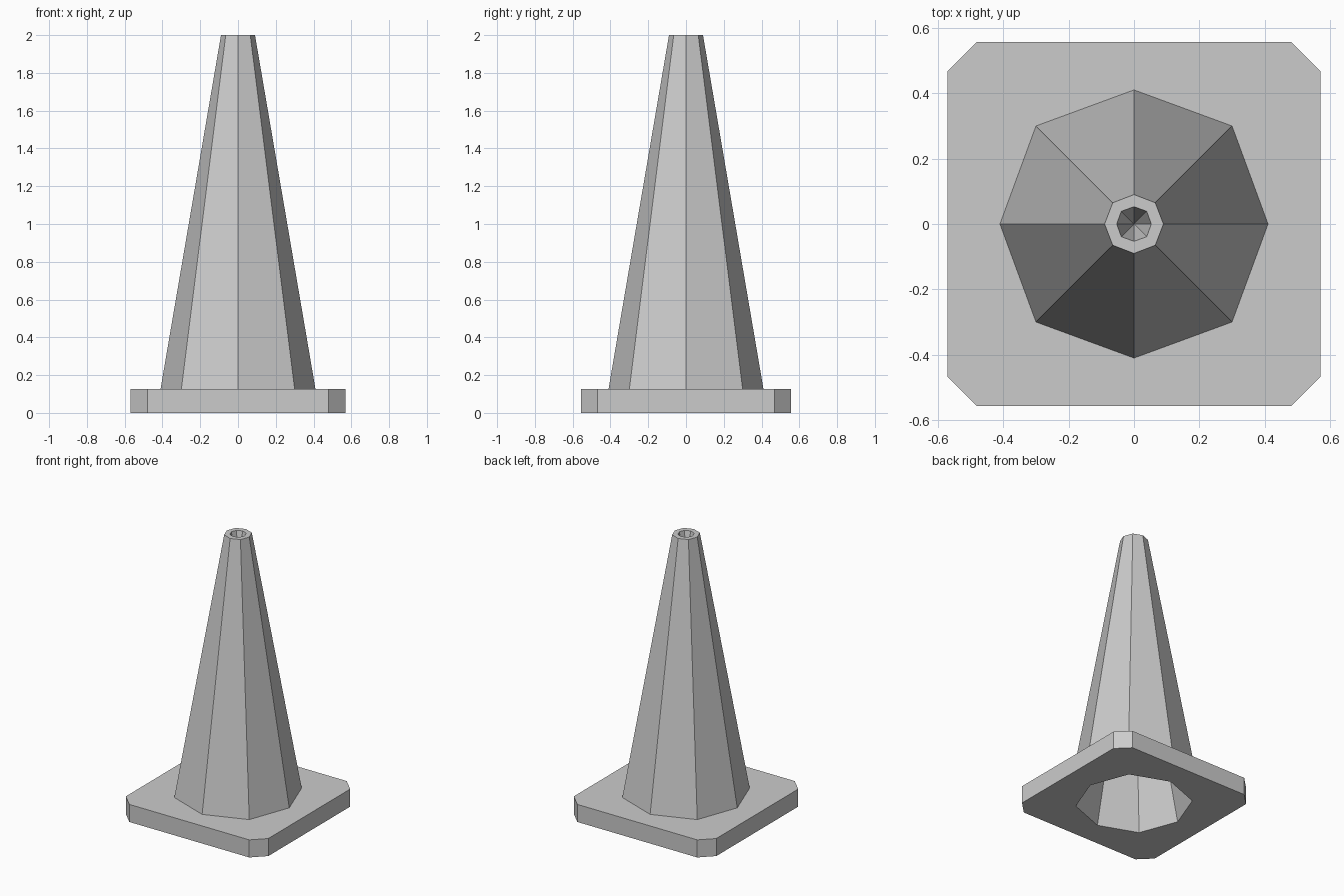
import bpy, bmesh
from math import cos, sin, pi

if "Cube" in bpy.data.objects:
    bpy.data.objects.remove(bpy.data.objects["Cube"])


def octagon(axial, diagonal, z):
    """Eight points, alternating axis and diagonal radii."""
    return [((diagonal if i % 2 else axial) * cos(i * pi / 4),
             (diagonal if i % 2 else axial) * sin(i * pi / 4), z) for i in range(8)]


def plate(z, x=0.57, y=0.557, cx=0.48, cy=0.468):
    """Rectangle with clipped corners."""
    quarter = [(x, cy), (cx, y)]
    pts = quarter + [(-a, b) for a, b in reversed(quarter)]
    pts += [(-a, -b) for a, b in pts]
    return [(a, b, z) for a, b in pts]


def loft(name, rings):
    """Skin consecutive rings; a one-point ring closes to an apex."""
    bm = bmesh.new()
    loops = [[bm.verts.new(p) for p in ring] for ring in rings]
    for low, high in zip(loops, loops[1:]):
        for i in range(8):
            j = (i + 1) % 8
            if len(low) == 1:
                bm.faces.new((low[0], high[j], high[i]))
            elif len(high) == 1:
                bm.faces.new((low[i], low[j], high[0]))
            else:
                bm.faces.new((low[i], low[j], high[j], high[i]))
    mesh = bpy.data.meshes.new(name)
    bm.to_mesh(mesh)
    bm.free()
    obj = bpy.data.objects.new(name, mesh)
    bpy.context.collection.objects.link(obj)
    return obj


hole = octagon(0.375, 0.385, 0)
foot = octagon(0.41, 0.424, 0.127)

# Square base plate with the opening underneath
loft("base_plate", [hole, plate(0), plate(0.127), foot])

# Tapered outer body, rim and the recess in the tip
loft("cone_body", [foot, octagon(0.09, 0.092, 2), octagon(0.053, 0.055, 2), [(0, 0, 1.75)]])

# Hollow underside
loft("inner_cavity", [[(0, 0, 1.75)], hole])
